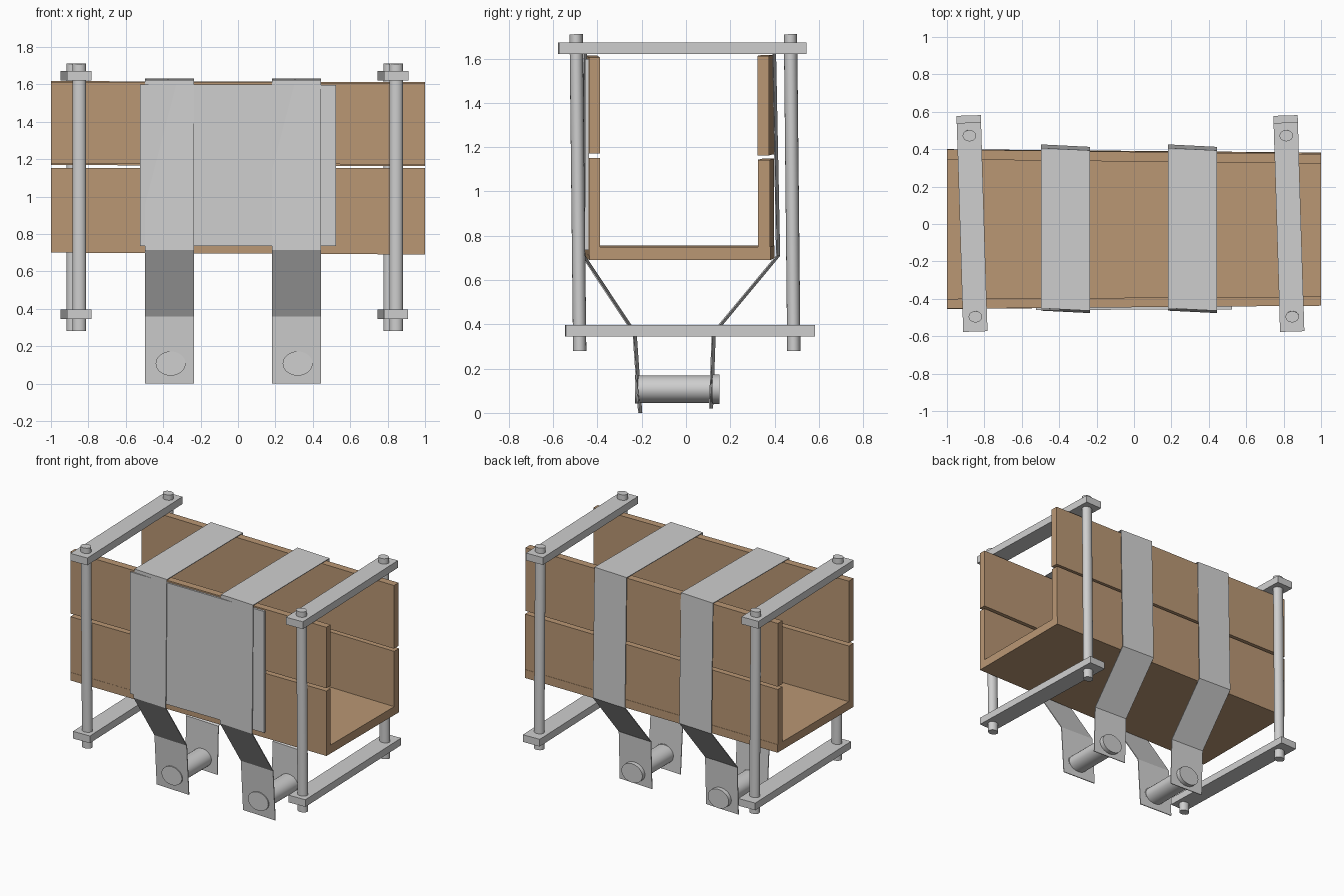
import bpy, math
from mathutils import Vector

if "Cube" in bpy.data.objects:
    bpy.data.objects.remove(bpy.data.objects["Cube"])


def material(name, rgb):
    m = bpy.data.materials.new(name)
    m.diffuse_color = (*rgb, 1)
    m.use_nodes = True
    m.node_tree.nodes["Principled BSDF"].inputs["Base Color"].default_value = m.diffuse_color
    return m


WOOD = material("tan wood", (0.49, 0.31, 0.175))
METAL = material("light grey metal", (0.62, 0.62, 0.62))


def mesh_object(name, verts, faces, mat):
    me = bpy.data.meshes.new(name)
    me.from_pydata(verts, [], faces)
    me.materials.append(mat)
    ob = bpy.data.objects.new(name, me)
    bpy.context.collection.objects.link(ob)
    return ob


def beam(name, left, right, mat, x0=-1.0, x1=1.0):
    """Plank along x; each end section is (ymin, ymax, zmin, zmax)."""
    verts = []
    for x, (a, b, c, d) in ((x0, left), (x1, right)):
        verts += [(x, a, c), (x, b, c), (x, b, d), (x, a, d)]
    faces = [(3, 2, 1, 0), (4, 5, 6, 7)]
    for i in range(4):
        j = (i + 1) % 4
        faces.append((i, j, j + 4, i + 4))
    return mesh_object(name, verts, faces, mat)


def cylinder(name, p, q, r, mat, scale_x=1.0, sides=32):
    """Closed cylinder from p to q, optionally widened in x."""
    p, q = Vector(p), Vector(q)
    axis = (q - p).normalized()
    u = Vector((1, 0, 0))
    u = (u - axis * u.dot(axis)).normalized()
    v = axis.cross(u)
    ang = [2 * math.pi * i / sides for i in range(sides)]
    ring = [u * math.cos(t) * r * scale_x + v * math.sin(t) * r for t in ang]
    verts = [p + w for w in ring] + [q + w for w in ring]
    faces = [(i, (i + 1) % sides, (i + 1) % sides + sides, i + sides) for i in range(sides)]
    faces += [tuple(reversed(range(sides))), tuple(range(sides, 2 * sides))]
    ob = mesh_object(name, verts, faces, mat)
    bpy.ops.object.select_all(action='DESELECT')
    ob.select_set(True)
    bpy.context.view_layer.objects.active = ob
    bpy.ops.object.shade_smooth_by_angle(angle=math.radians(40))
    return ob


def clamp_bar(name, x, y0, y1, z0, z1, width=0.13, skew=-0.031):
    """Flat bar across the box, turned slightly."""
    verts = []
    for z in (z0, z1):
        for y, s in ((y0, -1), (y0, 1), (y1, 1), (y1, -1)):
            verts.append((x + s * width / 2 + skew * y, y - skew * s * width / 2, z))
    faces = [(3, 2, 1, 0), (4, 5, 6, 7)] + [
        (i, (i + 1) % 4, (i + 1) % 4 + 4, i + 4) for i in range(4)]
    return mesh_object(name, verts, faces, METAL)


def strap(name, x):
    """Thin bent sheet over the box with flaps hanging below."""
    path = [(-0.207, 0.0), (-0.232, 0.36), (-0.467, 0.715), (-0.455, 1.622),
            (0.398, 1.628), (0.416, 0.71), (0.125, 0.36), (0.113, 0.02)]
    verts = []
    for y, z in path:
        for s in (-0.131, 0.131):
            verts.append((x + s, y - 0.05 * s, z))
    faces = [(2 * i, 2 * i + 2, 2 * i + 3, 2 * i + 1) for i in range(len(path) - 1)]
    ob = mesh_object(name, verts, faces, METAL)
    mod = ob.modifiers.new("thickness", 'SOLIDIFY')
    mod.thickness = 0.006
    mod.offset = 0
    return ob


# Wooden trough: floor and two planks per side
beam("floor_board", (-0.455, 0.40, 0.70, 0.757), (-0.435, 0.382, 0.69, 0.75), WOOD)
beam("front_lower_plank", (-0.453, -0.40, 0.72, 1.152), (-0.437, -0.388, 0.71, 1.152), WOOD)
beam("front_upper_plank", (-0.453, -0.40, 1.174, 1.613), (-0.437, -0.388, 1.172, 1.605), WOOD)
beam("back_lower_plank", (0.345, 0.398, 0.72, 1.148), (0.325, 0.38, 0.71, 1.143), WOOD)
beam("back_upper_plank", (0.345, 0.398, 1.168, 1.617), (0.322, 0.374, 1.163, 1.612), WOOD)

# Metal plate on the front
beam("front_plate", (-0.46, -0.446, 0.735, 1.60), (-0.456, -0.438, 0.735, 1.597), METAL, -0.525, 0.525)

# Hanging straps with pins through the flaps
for side, x in (("left", -0.366), ("right", 0.313)):
    strap(side + "_strap", x)
    px = x + 0.006
    cylinder(side + "_pin", (px, -0.215, 0.107), (px, 0.125, 0.107), 0.062, METAL, 1.2)
    cylinder(side + "_pin_front_head", (px, -0.23, 0.107), (px, -0.213, 0.107), 0.065, METAL, 1.23)
    cylinder(side + "_pin_back_head", (px, 0.12, 0.107), (px, 0.152, 0.107), 0.067, METAL, 1.23)

# End clamps: upper and lower bars with threaded rods
for side, x in (("left", -0.866), ("right", 0.828)):
    clamp_bar(side + "_upper_bar", x, -0.575, 0.542, 1.62, 1.672)
    clamp_bar(side + "_lower_bar", x, -0.545, 0.58, 0.345, 0.396)
    cylinder(side + "_front_rod", (x + 0.018, -0.48, 0.28), (x + 0.018, -0.496, 1.71), 0.03, METAL, 1.2)
    cylinder(side + "_back_rod", (x - 0.014, 0.487, 0.28), (x - 0.014, 0.472, 1.71), 0.03, METAL, 1.2)
